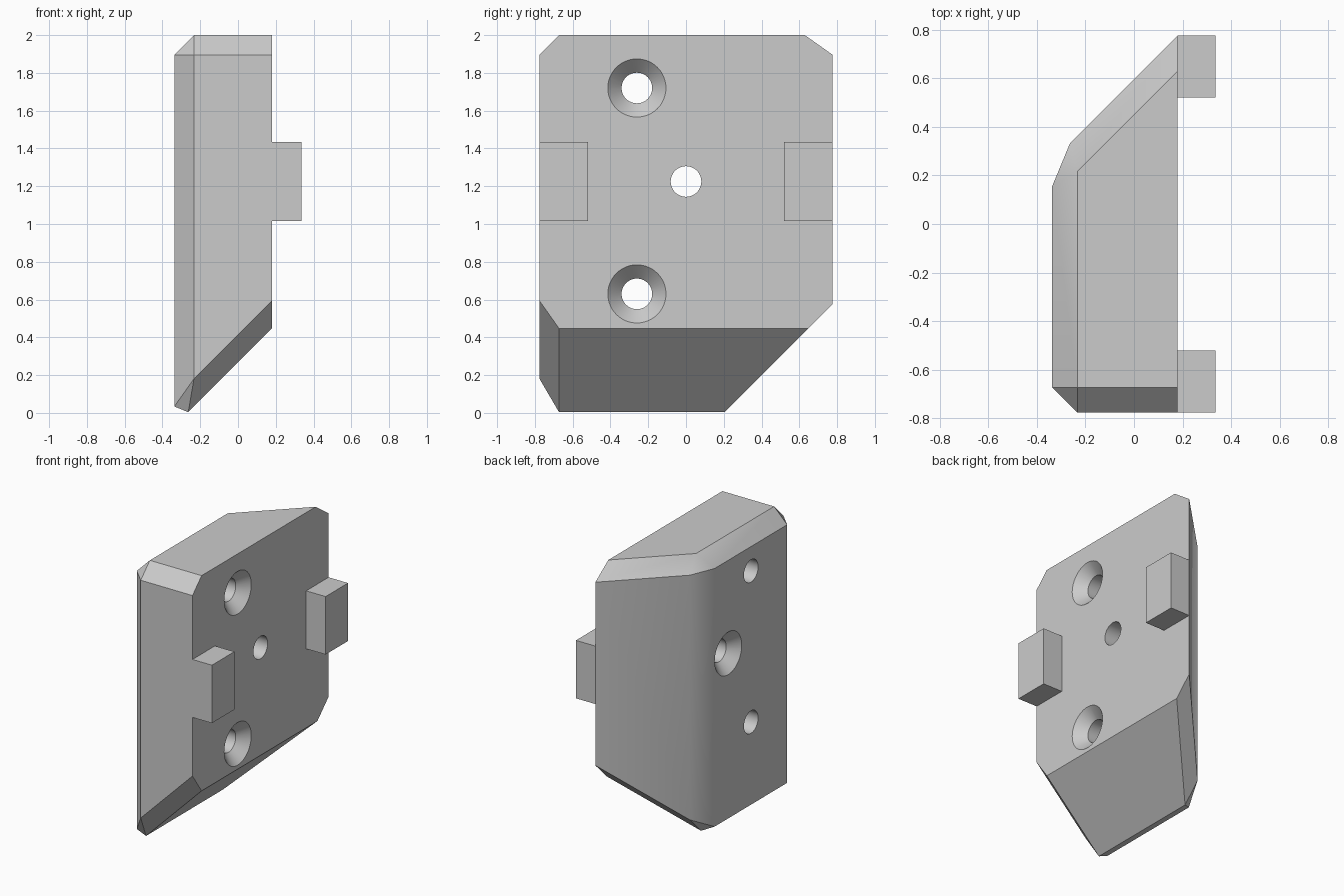
import bpy
import bmesh
from math import pi, radians

if "Cube" in bpy.data.objects:
    bpy.data.objects.remove(bpy.data.objects["Cube"], do_unlink=True)

BACK, FACE, HALF = -0.337, 0.18, 0.776   # x of narrow side, x of flat side, half width
TOP, CHAMFER = 2.0, 0.104
BORE, SINK = 0.081, 0.154                # hole radius and countersink radius

grey = bpy.data.materials.new("light grey")
grey.use_nodes = True
grey.diffuse_color = (0.6, 0.6, 0.6, 1)
grey.node_tree.nodes["Principled BSDF"].inputs["Base Color"].default_value = (0.6, 0.6, 0.6, 1)


def make_object(name, bm):
    bmesh.ops.recalc_face_normals(bm, faces=bm.faces)
    mesh = bpy.data.meshes.new(name)
    bm.to_mesh(mesh)
    bm.free()
    mesh.materials.append(grey)
    obj = bpy.data.objects.new(name, mesh)
    bpy.context.collection.objects.link(obj)
    return obj


def select_only(obj):
    bpy.ops.object.select_all(action='DESELECT')
    obj.select_set(True)
    bpy.context.view_layer.objects.active = obj


# Body: a box with sloping left side and underside, chamfered all round except the flat face
bm = bmesh.new()
bmesh.ops.create_cube(bm, size=2)
for v in bm.verts:
    x = FACE if v.co.x > 0 else BACK
    y = x + HALF - FACE if v.co.y > 0 else -HALF
    z = TOP if v.co.z > 0 else x + 0.267
    v.co = (x, y, z)
edges = [e for e in bm.edges if min(v.co.x for v in e.verts) < 0]
bmesh.ops.bevel(bm, geom=edges, offset=CHAMFER, offset_type='OFFSET',
                segments=1, profile=0.5, affect='EDGES')
body = make_object("body", bm)


# Screw holes: lathed cutters with a conical mouth on one side
def drill(y, z, mouth, side):
    depth, over = SINK - BORE, 0.03
    profile = [(mouth + side * over, 0), (mouth + side * over, SINK + over),
               (mouth - side * depth, BORE), (-side * 0.6, BORE), (-side * 0.6, 0)]
    bm = bmesh.new()
    verts = [bm.verts.new((x, y + r, z)) for x, r in profile]
    path = [bm.edges.new(pair) for pair in zip(verts, verts[1:])]
    bmesh.ops.spin(bm, geom=verts + path, cent=(0, y, z), axis=(1, 0, 0),
                   angle=2 * pi, steps=48)
    bmesh.ops.remove_doubles(bm, verts=bm.verts, dist=0.0005)
    cutter = make_object("hole_cutter", bm)
    cutter.hide_render = True
    mod = body.modifiers.new("hole", 'BOOLEAN')
    mod.operation, mod.solver, mod.object = 'DIFFERENCE', 'EXACT', cutter
    select_only(body)
    bpy.ops.object.modifier_apply(modifier=mod.name)
    bpy.data.objects.remove(cutter, do_unlink=True)


drill(-0.26, 1.72, FACE, 1)
drill(-0.26, 0.63, FACE, 1)
drill(0, 1.225, BACK, -1)

select_only(body)
bpy.ops.object.shade_smooth_by_angle(angle=radians(30))

# Locating tabs, flush with both edges of the flat face
for name, side in (("right_tab", -1), ("left_tab", 1)):
    bm = bmesh.new()
    bmesh.ops.create_cube(bm, size=1)
    for v in bm.verts:
        v.co = (0.335 if v.co.x > 0 else FACE,
                side * (HALF if v.co.y > 0 else 0.52),
                1.435 if v.co.z > 0 else 1.017)
    make_object(name, bm)
